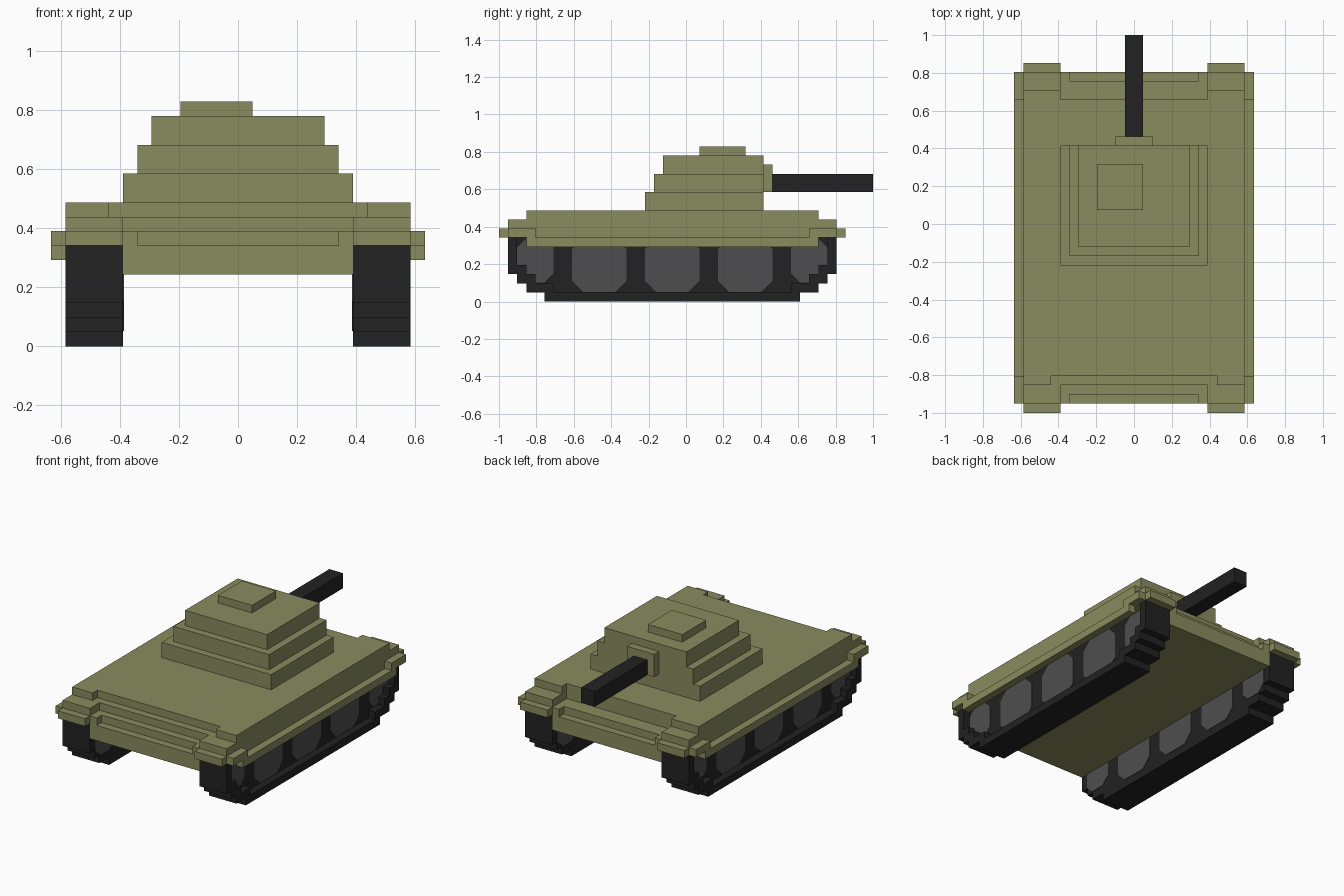
import bpy, bmesh
from mathutils import Vector

if "Cube" in bpy.data.objects:
    bpy.data.objects.remove(bpy.data.objects["Cube"])

U = 2 / 41  # block size: the model is 41 blocks long


def material(name, rgb):
    m = bpy.data.materials.new(name)
    m.diffuse_color = (*rgb, 1)
    m.use_nodes = True
    m.node_tree.nodes["Principled BSDF"].inputs["Base Color"].default_value = m.diffuse_color
    return m


OLIVE = material("olive paint", (0.254, 0.258, 0.112))
BLACK = material("black rubber", (0.016, 0.016, 0.016))
GREY = material("grey metal", (0.076, 0.076, 0.076))


def to_world(x, y, z):
    return Vector((x * U, y * U - 1, z * U))


def finish(bm, name, mat):
    me = bpy.data.meshes.new(name)
    bm.to_mesh(me)
    bm.free()
    me.materials.append(mat)
    ob = bpy.data.objects.new(name, me)
    bpy.context.collection.objects.link(ob)
    return ob


def cells(x0, x1, y0, y1, z0, z1):
    return {(x, y, z) for x in range(x0, x1) for y in range(y0, y1) for z in range(z0, z1)}


def both(x0, x1, *r):
    return cells(x0, x1, *r) | cells(-x1, -x0, *r)


def blocks(name, filled, mat):
    """Skin a set of block cells with one clean outer surface."""
    bm = bmesh.new()
    for c in filled:
        for a in range(3):
            for s in (0, 1):
                n = list(c)
                n[a] += 1 if s else -1
                if tuple(n) in filled:
                    continue
                quad = []
                for u, v in ((0, 0), (1, 0), (1, 1), (0, 1)):
                    p = list(c)
                    p[a] += s
                    p[(a + 1) % 3] += u
                    p[(a + 2) % 3] += v
                    quad.append(bm.verts.new(to_world(*p)))
                bm.faces.new(quad if s else quad[::-1])
    bmesh.ops.remove_doubles(bm, verts=bm.verts, dist=1e-4)
    bmesh.ops.dissolve_limit(bm, angle_limit=0.02, verts=bm.verts, edges=bm.edges)
    return finish(bm, name, mat)


def wheel(name, side, yc, zc, hy, hz, cut):
    """Eight-sided wheel running through the track, just proud of its faces."""
    prof = [(-hy, -hz + cut), (-hy + cut, -hz), (hy - cut, -hz), (hy, -hz + cut),
            (hy, hz - cut), (hy - cut, hz), (-hy + cut, hz), (-hy, hz - cut)]
    bm = bmesh.new()
    f = bm.faces.new([bm.verts.new(to_world(side * 7.93, yc + y, zc + z)) for y, z in prof])
    ext = bmesh.ops.extrude_face_region(bm, geom=[f])
    verts = [g for g in ext["geom"] if isinstance(g, bmesh.types.BMVert)]
    bmesh.ops.translate(bm, verts=verts, vec=(side * 3.14 * U, 0, 0))
    bmesh.ops.recalc_face_normals(bm, faces=bm.faces)
    return finish(bm, name, GREY)


# hull with stepped nose and tail, plus fenders over the tracks
hull = cells(-8, 8, 1, 37, 5, 7)
hull |= cells(-7, 7, 2, 36, 7, 8) | both(7, 8, 1, 37, 7, 8)
hull |= cells(-8, 8, 3, 34, 8, 9) | cells(-8, 8, 4, 34, 9, 10)
hull |= both(8, 12, 0, 38, 7, 8) | both(8, 12, 1, 37, 8, 9)
hull |= both(8, 9, 4, 35, 9, 10) | both(9, 12, 3, 35, 9, 10)
blocks("hull", hull, OLIVE)

# turret, hatch, gun
blocks("turret", cells(-8, 8, 16, 29, 10, 12) | cells(-7, 7, 17, 29, 12, 14)
       | cells(-6, 6, 18, 29, 14, 16), OLIVE)
blocks("hatch", cells(-4, 1, 22, 27, 16, 17), OLIVE)
blocks("gun_mount", cells(-2, 2, 29, 30, 12, 15), OLIVE)
blocks("gun_barrel", cells(-1, 1, 30, 41, 12, 14), BLACK)

for side, label in ((-1, "left"), (1, "right")):
    def strip(x0, x1, *r):
        return cells(x0, x1, *r) if side > 0 else cells(-x1, -x0, *r)

    # side skirt with raised ends
    blocks(label + "_skirt", strip(12, 13, 3, 35, 6, 7) | strip(12, 13, 1, 4, 7, 8)
           | strip(12, 13, 34, 37, 7, 8), OLIVE)

    # track: stepped outline, outer face recessed inside a one-block rim
    track = (strip(8, 12, 5, 33, 0, 1) | strip(8, 12, 3, 35, 1, 2)
             | strip(8, 12, 2, 36, 2, 3) | strip(8, 12, 1, 37, 3, 7))
    track -= (strip(11, 12, 6, 32, 1, 2) | strip(11, 12, 4, 34, 2, 3)
              | strip(11, 12, 3, 35, 3, 4) | strip(11, 12, 2, 36, 4, 7))
    blocks(label + "_track", track, BLACK)

    # three road wheels and two smaller end wheels
    for i, yc in enumerate((11, 19, 27)):
        wheel(f"{label}_road_wheel_{i + 1}", side, yc, 4, 3, 2.95, 1.25)
    for i, yc in enumerate((4, 34)):
        wheel(f"{label}_end_wheel_{i + 1}", side, yc, 4.5, 2, 2.4, 1.0)
